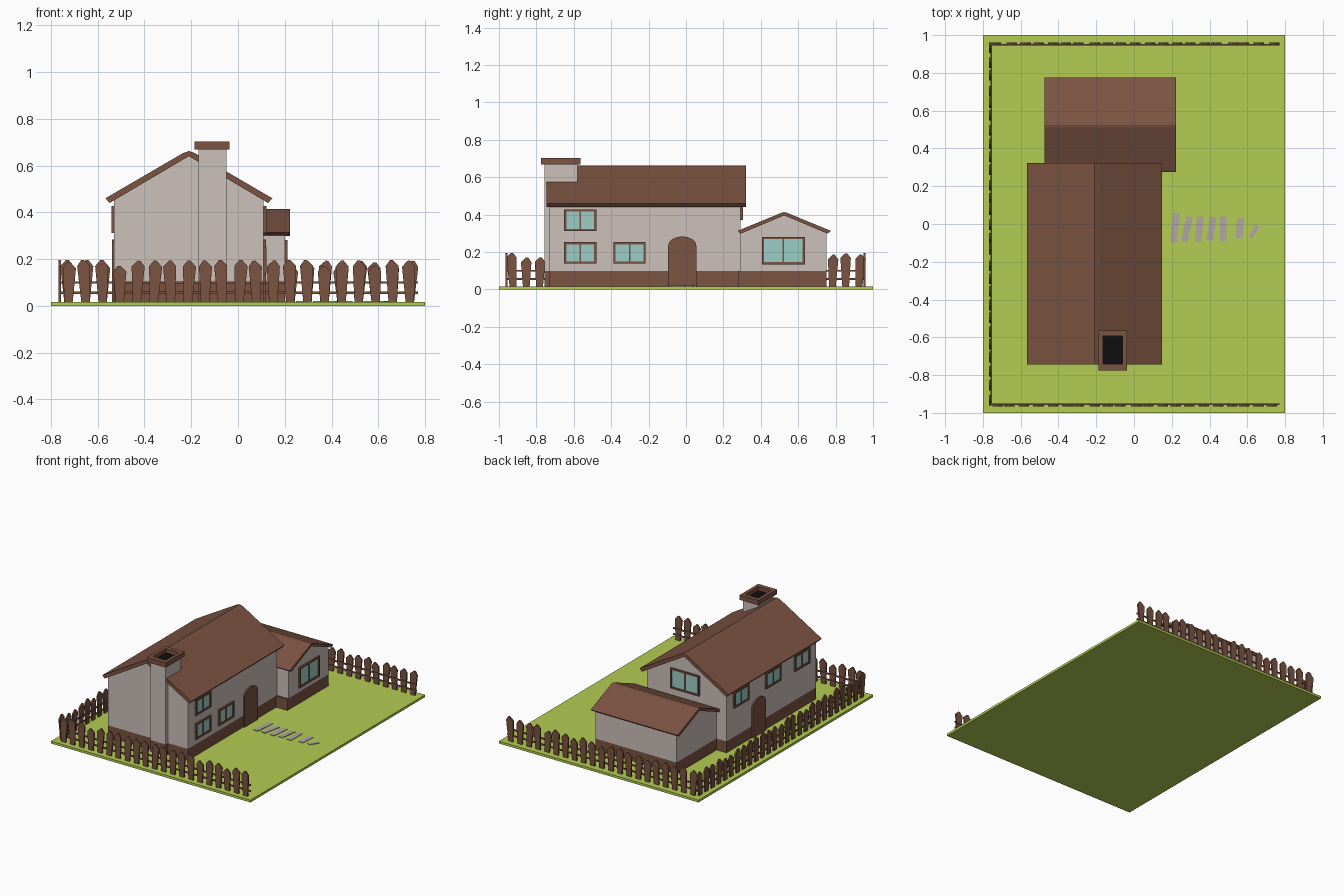
import bpy, bmesh, math, random
from mathutils import Vector, Matrix

if "Cube" in bpy.data.objects:
    bpy.data.objects.remove(bpy.data.objects["Cube"])

random.seed(4)


def mat(name, r, g, b):
    m = bpy.data.materials.new(name)
    lin = [((c / 255 + 0.055) / 1.055) ** 2.4 for c in (r, g, b)]
    m.diffuse_color = (*lin, 1)
    m.use_nodes = True
    m.node_tree.nodes["Principled BSDF"].inputs["Base Color"].default_value = m.diffuse_color
    return m


BROWN = mat("brown_wood", 123, 83, 65)
WALL = mat("plaster", 204, 193, 187)
GLASS = mat("window_glass", 156, 206, 198)
GRASS = mat("grass", 180, 205, 82)
STONE = mat("path_stone", 176, 166, 162)
SOOT = mat("soot_black", 14, 14, 14)
G = 0.017          # top of the lawn
BASE = 0.10        # top of the brown plinth


def add_prism(bm, pts, vec, m=Matrix()):
    """Extrude a closed polygon of 3D points along vec."""
    a = [bm.verts.new(m @ Vector(p)) for p in pts]
    b = [bm.verts.new(m @ (Vector(p) + Vector(vec))) for p in pts]
    n = len(pts)
    bm.faces.new(a)
    bm.faces.new(b[::-1])
    for i in range(n):
        bm.faces.new((a[i], b[i], b[(i + 1) % n], a[(i + 1) % n]))


def add_box(bm, x0, x1, y0, y1, z0, z1, m=Matrix()):
    add_prism(bm, [(x0, y0, z0), (x1, y0, z0), (x1, y1, z0), (x0, y1, z0)], (0, 0, z1 - z0), m)


def finish(bm, name, material):
    bmesh.ops.recalc_face_normals(bm, faces=bm.faces)
    me = bpy.data.meshes.new(name)
    bm.to_mesh(me)
    bm.free()
    me.materials.append(material)
    ob = bpy.data.objects.new(name, me)
    bpy.context.collection.objects.link(ob)
    return ob


def box(name, material, *dims):
    bm = bmesh.new()
    add_box(bm, *dims)
    return finish(bm, name, material)


def prism(name, material, pts, vec):
    bm = bmesh.new()
    add_prism(bm, pts, vec)
    return finish(bm, name, material)


def wall_frame(x, y, z, angle):
    """Local axes on a wall: x along it, -y outward, z up."""
    return Matrix.Translation((x, y, z)) @ Matrix.Rotation(math.radians(angle), 4, 'Z')


def roof_profile(half, eave, ridge, t, flat):
    """Chevron (offset, height) with a slightly blunted ridge."""
    s = (ridge - eave) / half
    r = ridge - flat * s
    return [(-half, eave), (-flat, r), (0, r + flat * s * 0.6), (flat, r), (half, eave),
            (half - 0.018, eave - t * 0.72), (0, ridge - t), (-half + 0.018, eave - t * 0.72)]


# Lawn
box("lawn", GRASS, -0.8, 0.8, -1, 1, 0, G)

# Main house: plinth, gabled walls, roof
CX = -0.21
box("main_plinth", BROWN, CX - 0.32, CX + 0.32, -0.73, 0.292, G, BASE)
gable = [(-0.32, BASE), (0.32, BASE), (0.32, 0.455), (0, 0.643), (-0.32, 0.455)]
prism("main_walls", WALL, [(CX + u, -0.73, z) for u, z in gable], (0, 1.022, 0))
prism("main_roof", BROWN, [(CX + u, -0.745, z) for u, z in roof_profile(0.357, 0.46, 0.668, 0.028, 0.025)],
      (0, 1.067, 0))

# Side wing: plinth, gabled walls, roof
CY = 0.525
box("wing_plinth", BROWN, -0.45, 0.2, 0.28, 0.75, G, BASE)
gable = [(-0.235, BASE), (0.225, BASE), (0.225, 0.306), (0, 0.398), (-0.235, 0.306)]
prism("wing_walls", WALL, [(-0.45, CY + u, z) for u, z in gable], (0.65, 0, 0))
prism("wing_roof", BROWN, [(-0.475, CY + u, z) for u, z in roof_profile(0.25, 0.313, 0.416, 0.02, 0.015)],
      (0.697, 0, 0))

# Chimney with hollow cap
box("chimney_plinth", BROWN, -0.17, -0.05, -0.757, -0.6, G, BASE)
box("chimney_stack", WALL, -0.17, -0.05, -0.757, -0.58, BASE, 0.67)
bm = bmesh.new()
for d in ((-0.187, -0.163, -0.775, -0.563), (-0.06, -0.036, -0.775, -0.563),
          (-0.163, -0.06, -0.775, -0.742), (-0.163, -0.06, -0.594, -0.563)):
    add_box(bm, *d, 0.668, 0.703)
finish(bm, "chimney_cap", BROWN)
box("chimney_hole", SOOT, -0.163, -0.06, -0.742, -0.594, 0.668, 0.673)


# Windows: four bars, a middle post and two panes
def window(name, m, w, h):
    a, b, t = w / 2, h / 2, 0.012
    bm = bmesh.new()
    for s in (-1, 1):
        add_box(bm, *sorted((s * a, s * (a - t))), -0.012, 0.005, -b, b, m)
        add_box(bm, -a + t, a - t, -0.012, 0.005, *sorted((s * b, s * (b - t))), m)
    add_box(bm, -0.004, 0.004, -0.009, 0.005, -b + t, b - t, m)
    finish(bm, name + "_frame", BROWN)
    bm = bmesh.new()
    add_box(bm, -a + t, a - t, -0.005, 0.003, -b + t, b - t, m)
    finish(bm, name + "_glass", GLASS)


XR, XL = CX + 0.32, CX - 0.32
for i, (y, z) in enumerate([(-0.565, 0.37), (-0.565, 0.196), (-0.302, 0.196)]):
    window(f"right_window_{i}", wall_frame(XR, y, z, 90), 0.172, 0.115)
for i, y in enumerate((0.13, -0.236, -0.565)):
    window(f"left_window_{i}", wall_frame(XL, y, 0.37, -90), 0.172, 0.115)
window("wing_window", wall_frame(0.2, 0.521, 0.207, 90), 0.23, 0.147)
window("back_window", wall_frame(-0.2, 0.292, 0.445, 180), 0.23, 0.147)

# Arched doors
arch = [(-0.076, 0), (0.076, 0)] + [
    (0.076 * math.cos(math.pi * k / 8), 0.215 + 0.052 * math.sin(math.pi * k / 8)) for k in range(9)]
for name, m in (("right_door", wall_frame(XR, -0.02, G, 90)), ("left_door", wall_frame(XL, -0.07, G, -90))):
    bm = bmesh.new()
    add_prism(bm, [(u, -0.01, z) for u, z in arch], (0, 0.015, 0), m)
    finish(bm, name, BROWN)

# Stepping stones: x, y, length, tilt in degrees
bm = bmesh.new()
for x, y, l, tilt in ((0.217, -0.02, 0.155, -6), (0.28, -0.028, 0.135, -12), (0.345, -0.028, 0.135, -5),
                      (0.41, -0.025, 0.125, -8), (0.472, -0.025, 0.13, 0), (0.56, -0.022, 0.11, -5),
                      (0.635, -0.04, 0.075, -32)):
    m = Matrix.Translation((x, y, 0)) @ Matrix.Rotation(math.radians(tilt), 4, 'Z')
    w = 0.012 if l < 0.1 else 0.018
    add_box(bm, -w, w, -l / 2, l / 2, G - 0.005, G + 0.004, m)
finish(bm, "stepping_stones", STONE)


# Fence runs: tapered pickets outside two rails
def fence(name, m, length, count):
    bm = bmesh.new()
    for z in (0.056, 0.1):
        add_box(bm, -length / 2, length / 2, 0, 0.008, z - 0.005, z + 0.005, m)
    step = (length - 0.07) / (count - 1)
    for i in range(count):
        h = random.choice((0.155, 0.17, 0.177, 0.18))
        k = random.uniform(-0.006, 0.006)
        pts = [(-0.018, 0), (0.018, 0), (0.028, h - 0.025), (0.006 + k, h), (-0.006 + k, h), (-0.028, h - 0.025)]
        pm = m @ Matrix.Translation((-length / 2 + 0.035 + i * step, -0.008, G - 0.001)) \
            @ Matrix.Rotation(random.uniform(-0.06, 0.06), 4, 'Y')
        add_prism(bm, [(u, 0, z) for u, z in pts], (0, 0.01, 0), pm)
    finish(bm, name, BROWN)


fence("front_fence", wall_frame(0.005, -0.957, 0, 0), 1.53, 21)
fence("back_fence", wall_frame(0.005, 0.952, 0, 180), 1.53, 21)
fence("left_fence", wall_frame(-0.759, 0, 0, -90), 1.92, 27)
